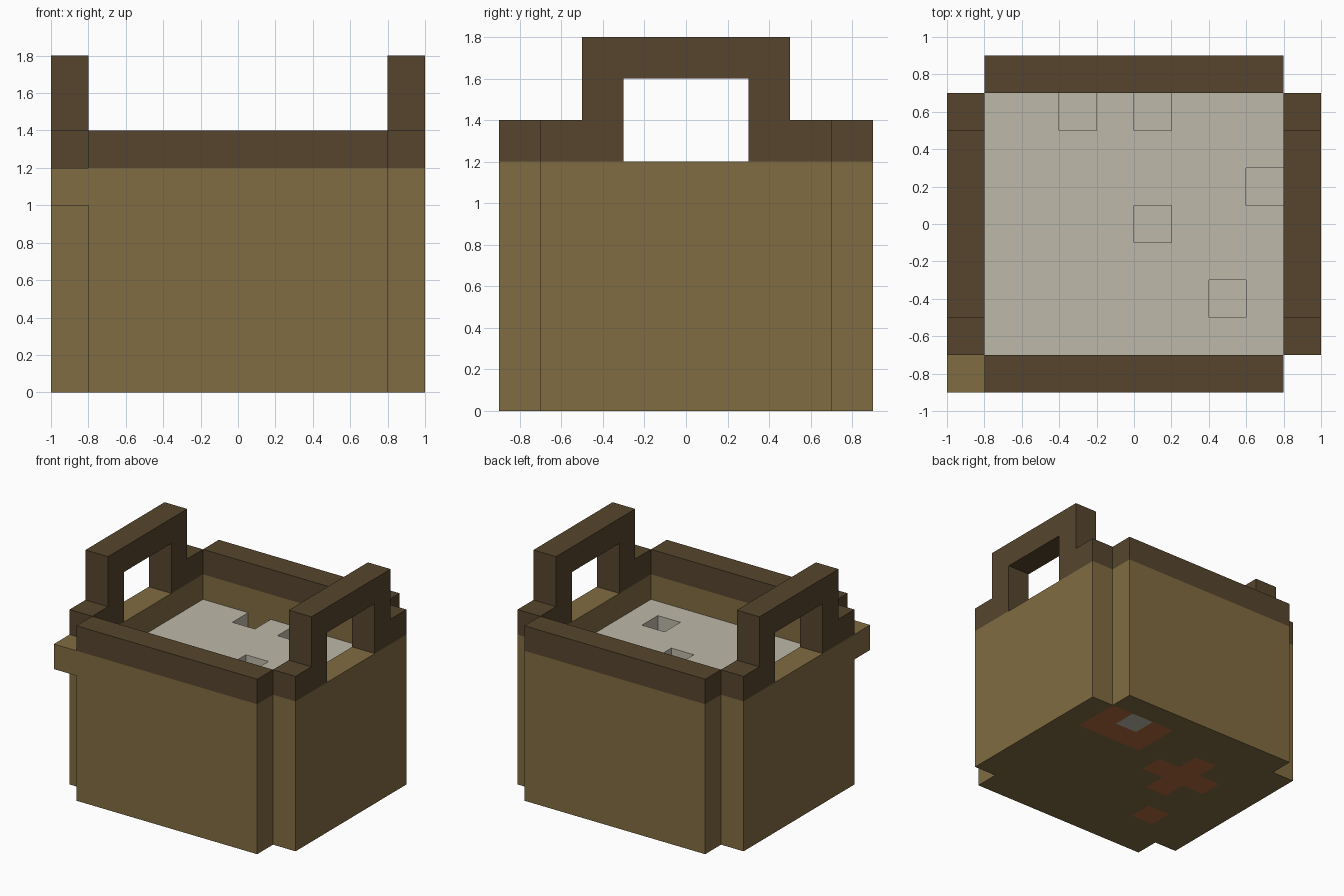
import bpy, bmesh
from mathutils import Vector

cube = bpy.data.objects.get("Cube")
if cube:
    bpy.data.objects.remove(cube, do_unlink=True)

CELL = 0.2


def material(name, rgb):
    linear = [((c / 255 + 0.055) / 1.055) ** 2.4 for c in rgb]
    mat = bpy.data.materials.new(name)
    mat.use_nodes = True
    mat.diffuse_color = (*linear, 1)
    mat.node_tree.nodes["Principled BSDF"].inputs["Base Color"].default_value = (*linear, 1)
    return mat


TAN = material("tan wood", (129, 108, 66))
DARK = material("dark wood", (86, 69, 45))
CREAM = material("cream filling", (189, 185, 169))
RUST = material("rust orange", (180, 108, 62))


def finish(bm, name, *mats):
    mesh = bpy.data.meshes.new(name)
    bm.to_mesh(mesh)
    bm.free()
    for mat in mats:
        mesh.materials.append(mat)
    obj = bpy.data.objects.new(name, mesh)
    bpy.context.collection.objects.link(obj)
    return obj


def box(name, mat, low, high):
    bm = bmesh.new()
    low, high = Vector(low), Vector(high)
    bmesh.ops.create_cube(bm, size=1)
    bmesh.ops.scale(bm, vec=high - low, verts=bm.verts)
    bmesh.ops.translate(bm, vec=(low + high) / 2, verts=bm.verts)
    return finish(bm, name, mat)


def cell_grid(z):
    # Flat sheet of square cells filling the inside of the tub
    bm = bmesh.new()
    bmesh.ops.create_grid(bm, x_segments=8, y_segments=7, size=1)
    bmesh.ops.scale(bm, vec=(0.8, 0.7, 1), verts=bm.verts)
    bmesh.ops.translate(bm, vec=(0, 0, z), verts=bm.verts)
    return bm


def near(face, spots):
    c = face.calc_center_median()
    return any(abs(c.x - x) < CELL / 4 and abs(c.y - y) < CELL / 4 for x, y in spots)


# Front and back walls with their rims
for side, y in (("front", -0.9), ("back", 0.7)):
    box(side + "_wall", TAN, (-0.8, y, 0), (0.8, y + CELL, 1.2))
    box(side + "_rim", DARK, (-0.8, y, 1.2), (0.8, y + CELL, 1.4))

# Side walls, each topped by a rim and handle cut from one profile
half = [(0.3, 1.6), (0.3, 1.2), (0.7, 1.2), (0.7, 1.4), (0.5, 1.4), (0.5, 1.8)]
profile = half + [(-y, z) for y, z in reversed(half)]
for side, x in (("right", -1.0), ("left", 0.8)):
    box(side + "_wall", TAN, (x, -0.7, 0), (x + CELL, 0.7, 1.2))
    bm = bmesh.new()
    face = bm.faces.new([bm.verts.new((x, y, z)) for y, z in profile])
    out = bmesh.ops.extrude_face_region(bm, geom=[face], use_keep_orig=True)
    moved = [v for v in out["geom"] if isinstance(v, bmesh.types.BMVert)]
    bmesh.ops.translate(bm, vec=(CELL, 0, 0), verts=moved)
    bmesh.ops.recalc_face_normals(bm, faces=bm.faces)
    finish(bm, side + "_handle", DARK)

# Small block on the front right corner
box("corner_block", TAN, (-1, -0.9, 1.0), (-0.8, -0.7, 1.2))

# Filling with sunken cells, open where a cell meets the wall
pits = [(-0.3, 0.6), (0.1, 0.6), (0.7, 0.2), (0.1, 0), (0.5, -0.4)]
bm = cell_grid(1.0)
sunken = [f for f in bm.faces if near(f, pits)]
out = bmesh.ops.extrude_discrete_faces(bm, faces=sunken)
floors = out["faces"]
bmesh.ops.translate(bm, vec=(0, 0, -CELL), verts=list({v for f in floors for v in f.verts}))
against_wall = [f for f in bm.faces
                if abs(f.calc_center_median().x) > 0.79 or abs(f.calc_center_median().y) > 0.69]
bmesh.ops.delete(bm, geom=against_wall, context="FACES")
finish(bm, "filling", CREAM)

# Underside with rust patches and one cream cell
plus = [(-0.3, 0.2), (-0.1, 0.2), (-0.5, 0.2), (-0.3, 0.4), (-0.3, 0)]
block = [(x, y) for x in (0.3, 0.5, 0.7) for y in (0.4, 0.6)]
bm = cell_grid(0)
bmesh.ops.reverse_faces(bm, faces=bm.faces)
for f in bm.faces:
    if near(f, [(0.5, 0.6)]):
        f.material_index = 2
    elif near(f, plus + block + [(-0.5, -0.4)]):
        f.material_index = 1
finish(bm, "underside", TAN, RUST, CREAM)
